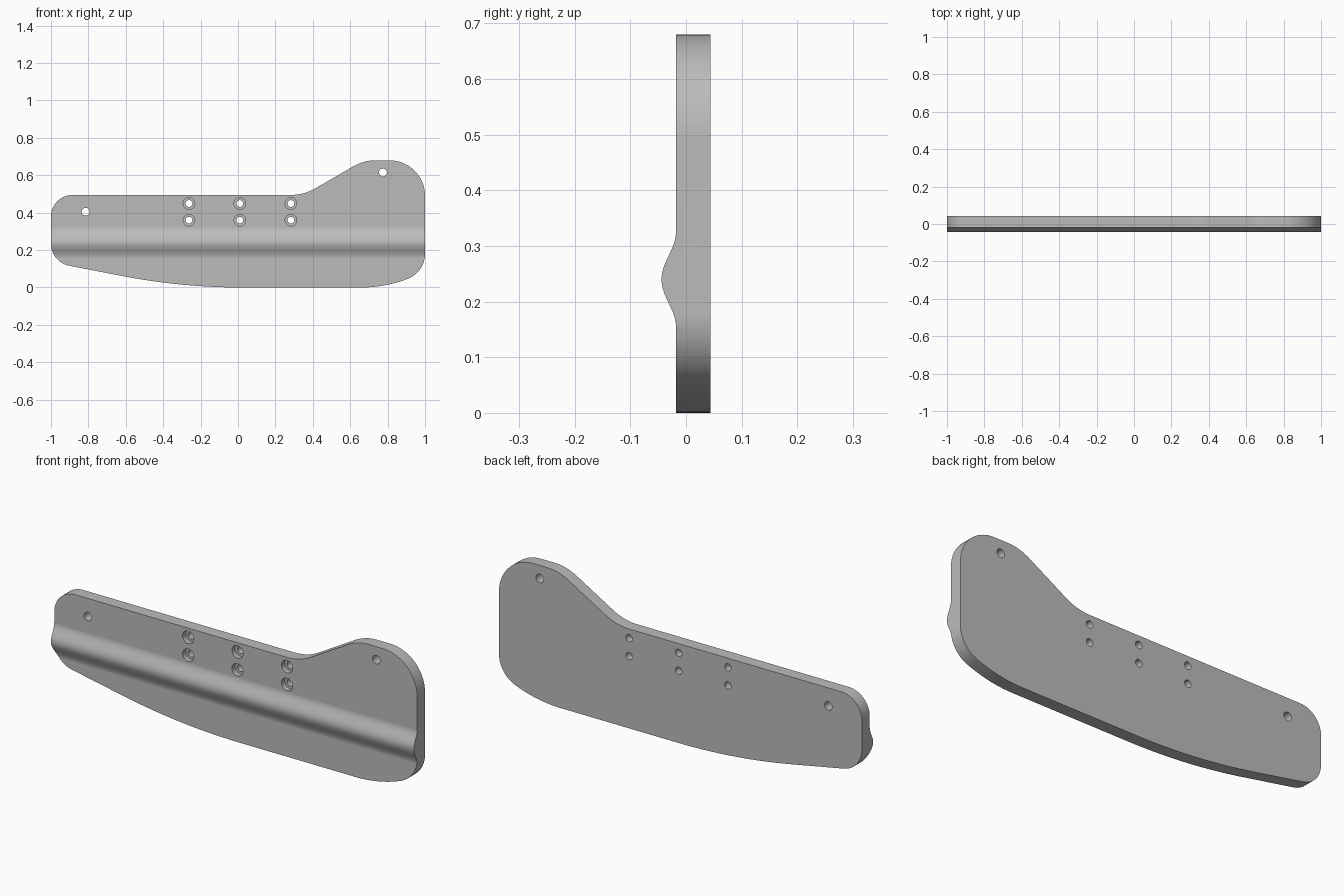
import bpy
import bmesh
import math
from mathutils import Vector

if "Cube" in bpy.data.objects:
    bpy.data.objects.remove(bpy.data.objects["Cube"], do_unlink=True)

FRONT, BACK = -0.018, 0.044

grey = bpy.data.materials.new("plain grey")
grey.use_nodes = True
colour = (0.5, 0.5, 0.5, 1)
grey.diffuse_color = colour
grey.node_tree.nodes["Principled BSDF"].inputs["Base Color"].default_value = colour


def prism(name, points, sweep):
    """Sweep a closed polygon of 3D points along a vector."""
    bm = bmesh.new()
    face = bm.faces.new([bm.verts.new(p) for p in points])
    result = bmesh.ops.extrude_face_region(bm, geom=[face])
    moved = [g for g in result["geom"] if isinstance(g, bmesh.types.BMVert)]
    bmesh.ops.translate(bm, verts=moved, vec=sweep)
    bmesh.ops.recalc_face_normals(bm, faces=bm.faces)
    mesh = bpy.data.meshes.new(name)
    bm.to_mesh(mesh)
    bm.free()
    mesh.materials.append(grey)
    obj = bpy.data.objects.new(name, mesh)
    bpy.context.collection.objects.link(obj)
    return obj


def rounded(corners, steps=14):
    """Replace each corner (x, z, tangent length) by a circular arc."""
    points = []
    for i, (x, z, t) in enumerate(corners):
        p = Vector((x, z))
        a = (Vector(corners[i - 1][:2]) - p).normalized()
        b = (Vector(corners[(i + 1) % len(corners)][:2]) - p).normalized()
        w = math.sin(a.angle(b) / 2)
        start, end = p + a * t, p + b * t
        for k in range(steps + 1):
            u = k / steps
            f, g, h = (1 - u) ** 2, 2 * u * (1 - u) * w, u * u
            points.append((start * f + p * g + end * h) / (f + g + h))
    return points


def cut(target, cutter, operation):
    mod = target.modifiers.new(operation.lower(), "BOOLEAN")
    mod.operation = operation
    mod.solver = "EXACT"
    mod.object = cutter
    cutter.hide_render = True
    bpy.ops.object.select_all(action="DESELECT")
    bpy.context.view_layer.objects.active = target
    target.select_set(True)
    bpy.ops.object.modifier_apply(modifier=mod.name)
    bpy.data.objects.remove(cutter, do_unlink=True)


def drill(target, x, z, radius, y_start, y_end, sides=32):
    ring = [(x + radius * math.cos(k * math.tau / sides), y_start,
             z + radius * math.sin(k * math.tau / sides)) for k in range(sides)]
    cut(target, prism("drill", ring, (0, y_end - y_start, 0)), "DIFFERENCE")


# Cross-section: flat back, and a soft rounded rib along the front
rib_z, rib_half, rib_height = 0.24, 0.086, 0.026
section = [(BACK, -0.1), (BACK, 0.8), (FRONT, 0.8)]
for k in range(33):
    s = 1 - k / 16
    bump = rib_height * (1 + math.cos(math.pi * s)) / 2
    section.append((FRONT - bump, rib_z + s * rib_half))
section.append((FRONT, -0.1))
plate = prism("ribbed_plate", [(-1.1, y, z) for y, z in section], (2.2, 0, 0))

# Outline seen from the front, clockwise from the upper right-hand end
outline = rounded([
    (-1, 0.495, 0.115), (0.353, 0.495, 0.07), (0.672, 0.68, 0.065),
    (1, 0.68, 0.19), (1, 0.08, 0.1), (0.78, 0, 0.12),
    (-0.3, 0, 0.32), (-1, 0.135, 0.1),
])
cut(plate, prism("outline", [(p.x, -0.2, p.y) for p in outline], (0, 0.4, 0)),
    "INTERSECT")

# Plain mounting holes near the ends
for x, z in [(-0.815, 0.405), (0.775, 0.615)]:
    drill(plate, x, z, 0.021, -0.2, 0.2)

# Two rows of counterbored screw holes
for x in (-0.262, 0.01, 0.283):
    for z in (0.36, 0.449):
        drill(plate, x, z, 0.018, -0.2, 0.2)
        drill(plate, x, z, 0.031, -0.2, FRONT + 0.025)

# Smooth curved sides, crisp rims
bpy.ops.object.shade_smooth_by_angle(angle=math.radians(30))
weighted = plate.modifiers.new("weighted normals", "WEIGHTED_NORMAL")
weighted.keep_sharp = True
